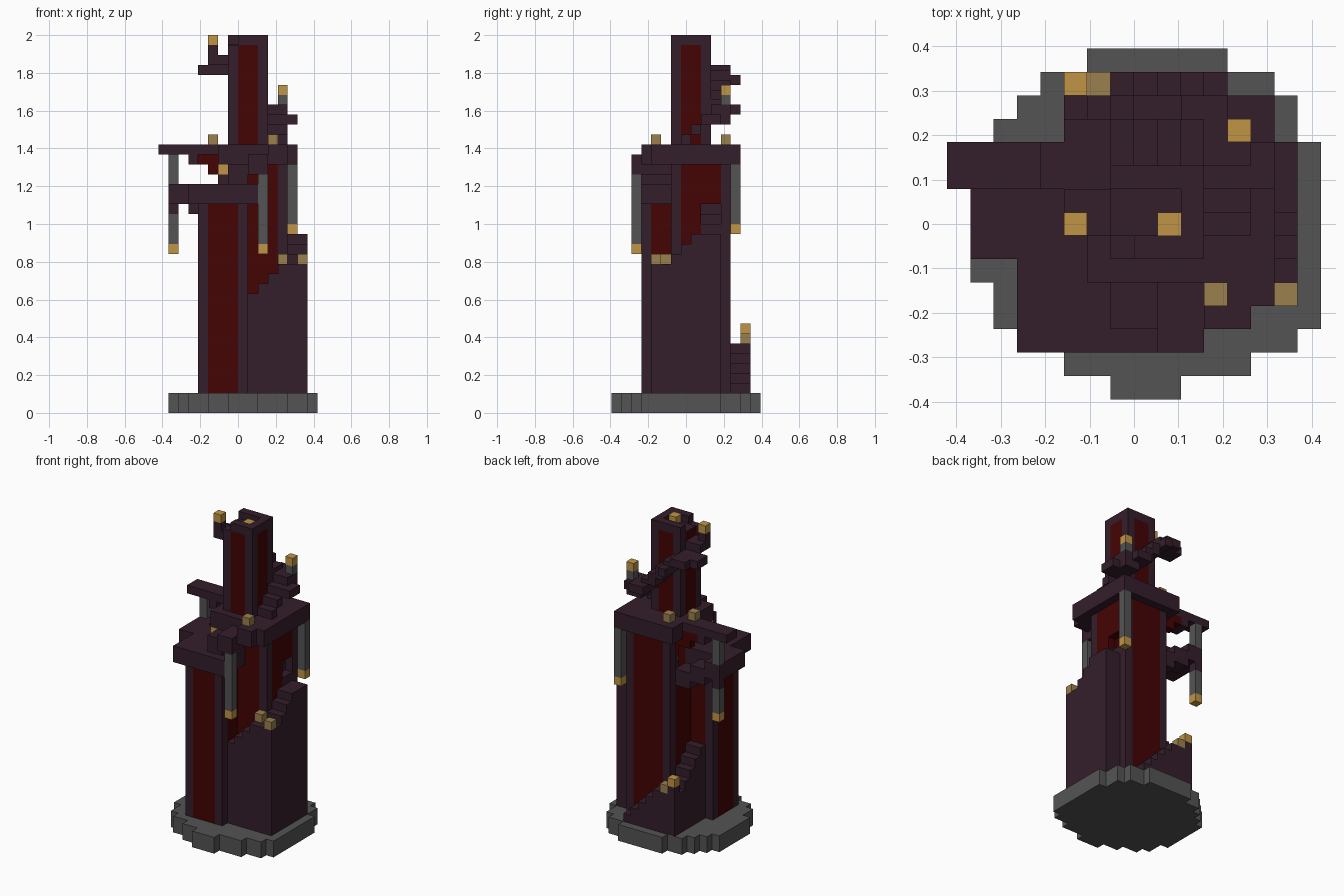
import bpy
import bmesh
from mathutils import Matrix, Vector

cube = bpy.data.objects.get("Cube")
if cube:
    bpy.data.objects.remove(cube, do_unlink=True)

UNIT = 2 / 38  # one block edge


def material(name, r, g, b):
    mat = bpy.data.materials.new(name)
    mat.use_nodes = True
    mat.diffuse_color = (r, g, b, 1)
    shader = mat.node_tree.nodes["Principled BSDF"]
    shader.inputs["Base Color"].default_value = (r, g, b, 1)
    shader.inputs["Roughness"].default_value = 0.9
    return mat


PLUM = material("dark plum", .034, .013, .023)
RED = material("deep red", .058, .001, .001)
STONE = material("grey stone", .088, .088, .088)
GOLD = material("lamp gold", .53, .3, .062)
DULL = material("dull gold", .33, .215, .075)


def part(name, mat, *boxes):
    """One object from boxes given as x, y and z ranges in blocks."""
    bm = bmesh.new()
    for xs, ys, zs in boxes:
        low, high = (Vector(p) for p in zip(xs, ys, zs))
        middle = (low + high) / 2 - Vector((0, .5, 0))
        size = Matrix.Diagonal((high - low).to_4d())
        bmesh.ops.create_cube(bm, size=1, matrix=Matrix.Scale(UNIT, 4) @ Matrix.Translation(middle) @ size)
    mesh = bpy.data.meshes.new(name)
    bm.to_mesh(mesh)
    bm.free()
    mesh.materials.append(mat)
    obj = bpy.data.objects.new(name, mesh)
    bpy.context.collection.objects.link(obj)
    return obj


def lamp(name, mat, x, y, z):
    part(name, mat, ((x, x + 1), (y, y + 1), (z, z + 1)))


def corner_posts(name, xs, ys, zs):
    part(name, PLUM, *[((x, x + 1), (y, y + 1), zs)
                       for x in (xs[0], xs[1] - 1) for y in (ys[0], ys[1] - 1)])


def hanging_lamp(name, x, y, bottom, *sections):
    part(name + "_pole", STONE, *[((x, x + 1), (y, y + 1), zs) for zs in sections])
    lamp(name + "_light", GOLD, x, y, bottom)


# Round stepped base
rows = [(-1, 2), (-3, 5), (-5, 7)] + [(-6, 8)] * 2 + [(-7, 8)] * 6
rows += [(-6, 7), (-5, 7), (-4, 6), (-2, 4)]
part("stone_base", STONE, *[(r, (i - 7, i - 6), (0, 2)) for i, r in enumerate(rows)])

# Front tower
corner_posts("front_tower_posts", (-4, 1), (-4, 1), (2, 21))
part("front_tower_walls", RED,
     ((-4, 1), (-3, 0), (2, 21)), ((-3, 0), (-4, 1), (2, 21)))
part("front_tower_cap", PLUM, ((-5, 2), (-5, -1), (21, 23)),
     ((-5, -1), (-1, 2), (21, 23)))

# Back tower with doorways in both side walls
corner_posts("back_tower_posts", (-1, 5), (-1, 5), (2, 25))
part("back_tower_walls", RED,
     ((0, 4), (-1, 0), (2, 25)), ((0, 4), (4, 5), (2, 25)))
for side, x, sill, lintel in (("right", 4, 18, 21), ("left", -1, 20, 24)):
    xs = (x, x + 1)
    part("back_tower_wall_" + side, RED, (xs, (0, 2), (2, 25)),
         (xs, (2, 4), (2, sill)), (xs, (2, 4), (lintel, 25)))
part("back_tower_cap", PLUM, ((-2, 6), (-2, 6), (25, 27)))
part("inner_steps", PLUM,
     *[((4 - 2 * i, 5 - i), (2, 4), (18, 19 + i)) for i in range(3)])

# Lower stairs climbing along the back and then the left side
part("back_stairs", PLUM,
     *[((3 - i, 4 - i), (5, 7), (2, 3 + i)) for i in range(5)],
     ((-3, -1), (5, 7), (2, 7)), ((-3, -2), (6, 7), (7, 8)))
part("left_stairs", PLUM,
     *[((-3, -1), (4 - i, 5 - i), (2, 8 + i)) for i in range(4)])
lamp("back_stair_lamp_high", GOLD, -3, 6, 8)
lamp("back_stair_lamp_low", DULL, -2, 6, 7)

# Front stairs turning the corner up the right side
part("front_stairs", PLUM,
     *[((1 + i, 2 + i), (-3, -1), (2, 12 + i)) for i in range(3)],
     ((4, 7), (-3, -1), (2, 15)))
part("right_stairs", PLUM,
     *[((5, 7), (i - 1, i), (2, 16 + i)) for i in range(2)],
     ((5, 7), (1, 4), (2, 18)))
lamp("front_stair_lamp_outer", DULL, 6, -3, 15)
lamp("front_stair_lamp_inner", DULL, 4, -2, 15)

# Balcony on the left, rising to the front tower roof
part("left_balcony", PLUM, ((-7, -5), (-1, 4), (21, 23)),
     ((-5, -3), (2, 4), (20, 22)), ((-3, -1), (2, 4), (19, 21)),
     ((-7, -6), (3, 4), (20, 21)))

# Steps from the front roof to the back roof
part("roof_steps", PLUM, ((-1, 1), (-4, -1), (23, 25)),
     ((1, 3), (-5, -1), (24, 26)), ((3, 5), (-4, -1), (25, 27)),
     ((5, 6), (-3, -1), (25, 27)))
part("roof_lamp_post", PLUM, ((-2, -1), (-2, -1), (23, 24)))
lamp("roof_lamp", GOLD, -2, -2, 24)

# Upper platform on the left
part("upper_platform", PLUM, ((-8, -2), (2, 4), (26, 27)),
     ((-5, -4), (2, 4), (25, 26)))
part("platform_bracket", RED, ((-4, -2), (3, 4), (25, 26)),
     ((-3, -1), (3, 4), (24, 25)))

# Hanging lamps
hanging_lamp("left_lamp", -7, 3, 16, (17, 20), (23, 26))
hanging_lamp("front_lamp", 2, -5, 16, (17, 24))
hanging_lamp("back_lamp", 5, 5, 18, (19, 25))
lamp("cap_lamp_front", DULL, 3, -3, 27)
lamp("cap_lamp_back", DULL, -1, 4, 27)
lamp("cap_lamp_left", DULL, -3, 2, 27)

# Spire with a sunken top, open towards the stairs
corner_posts("spire_posts", (-1, 3), (-1, 3), (27, 37))
part("spire_panels", RED,
     ((-1, 3), (0, 2), (27, 37)), ((0, 2), (-1, 3), (27, 37)))
part("spire_rim", PLUM, ((-1, 3), (2, 3), (37, 38)),
     ((2, 3), (-1, 2), (37, 38)), ((0, 2), (-1, 0), (37, 38)))
part("spire_floor", PLUM, ((-1, 2), (0, 2), (37, 37.1)))
lamp("spire_lamp", GOLD, 1, 0, 37)

# Spiral stairs around the spire
part("spire_stairs_right", PLUM,
     *[((3, 5), (i, i + 1), (27 + i, 28 + i)) for i in range(3)],
     ((3, 5), (3, 5), (29, 31)), ((5, 6), (2, 4), (29, 30)),
     ((2, 4), (5, 6), (30, 31)))
part("spire_stairs_back", PLUM,
     *[((2 - i, 3 - i), (3, 5), (30 + i, 31.5 + i)) for i in range(4)],
     ((-1, 0), (5, 6), (33, 34)), ((-3, -1), (3, 5), (34, 35)))
part("spire_stairs_left", PLUM, ((-4, -1), (2, 4), (34, 35)),
     ((-3, -1), (0, 2), (35, 36)), ((-3, -2), (0, 1), (36, 37)))
part("stair_lamp_post", STONE, ((4, 5), (4, 5), (31, 32)))
lamp("stair_lamp_middle", GOLD, 4, 4, 32)
lamp("stair_lamp_top", GOLD, -3, 0, 37)
